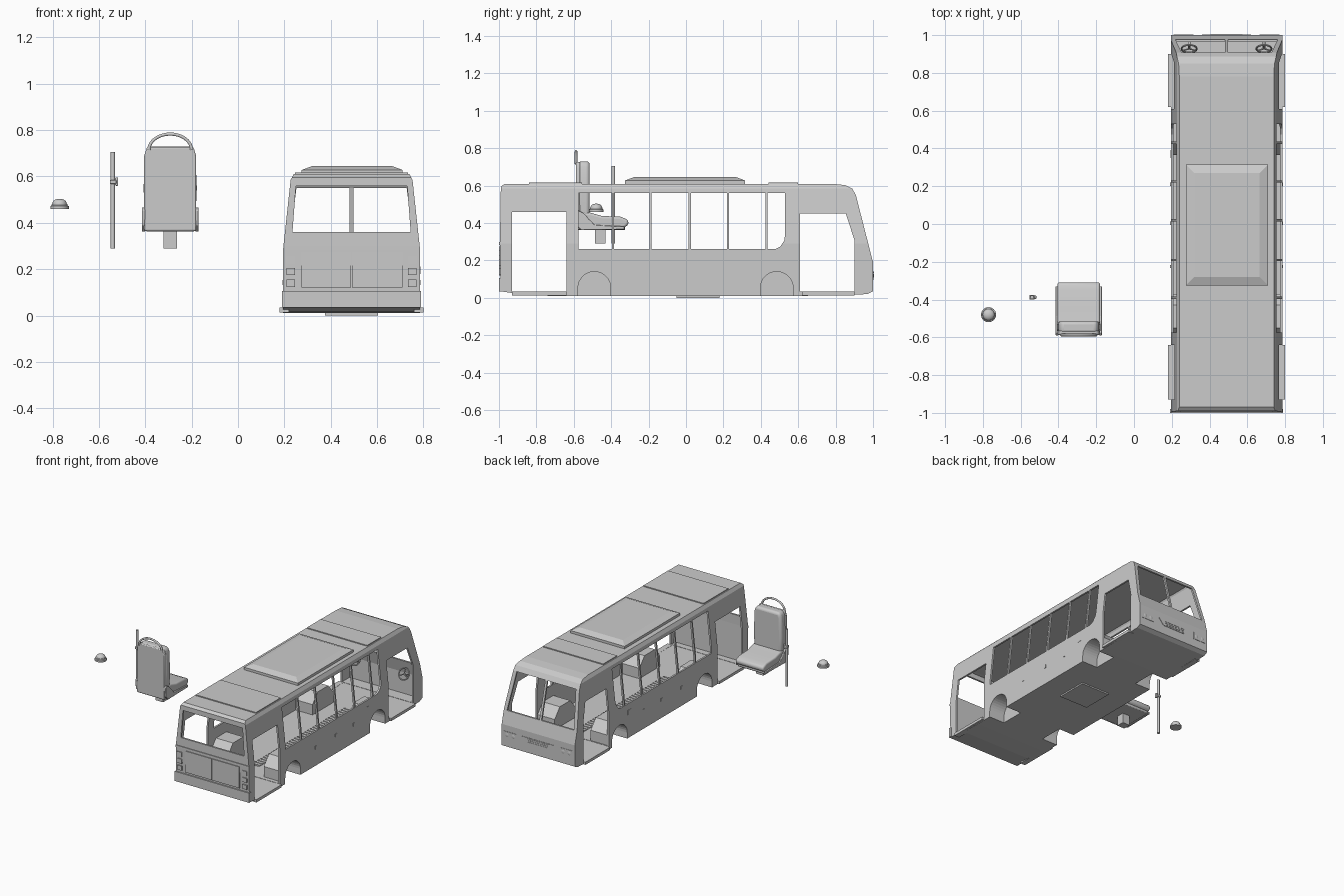
import bpy, bmesh, math
from mathutils import Vector

if "Cube" in bpy.data.objects:
    bpy.data.objects.remove(bpy.data.objects["Cube"])

CX = 0.49   # bus centre line
MAP = {'x': lambda a, b, d: (d, a, b), 'y': lambda a, b, d: (a, d, b), 'z': lambda a, b, d: (a, b, d)}

def finish(name, bm):
    bmesh.ops.recalc_face_normals(bm, faces=bm.faces)
    me = bpy.data.meshes.new(name)
    bm.to_mesh(me)
    bm.free()
    ob = bpy.data.objects.new(name, me)
    bpy.context.collection.objects.link(ob)
    return ob

def prism_bm(pts, axis, d0, d1):
    bm = bmesh.new()
    f = MAP[axis]
    lo = [bm.verts.new(f(a, b, d0)) for a, b in pts]
    hi = [bm.verts.new(f(a, b, d1)) for a, b in pts]
    bm.faces.new(lo)
    bm.faces.new(hi)
    n = len(pts)
    for i in range(n):
        j = (i + 1) % n
        bm.faces.new((lo[i], lo[j], hi[j], hi[i]))
    return bm

def prism(name, pts, axis, d0, d1, bevel=0.0, seg=3):
    ob = finish(name, prism_bm(pts, axis, d0, d1))
    if bevel:
        m = ob.modifiers.new('bevel', 'BEVEL')
        m.width, m.segments, m.limit_method = bevel, seg, 'ANGLE'
        smooth(ob)
    return ob

def rect(a0, a1, b0, b1):
    return [(a0, b0), (a1, b0), (a1, b1), (a0, b1)]

def box(name, x0, x1, y0, y1, z0, z1, bevel=0.0, seg=2):
    return prism(name, rect(x0, x1, y0, y1), 'z', z0, z1, bevel, seg)

def smooth(ob):
    bpy.ops.object.select_all(action='DESELECT')
    ob.select_set(True)
    bpy.context.view_layer.objects.active = ob
    bpy.ops.object.shade_smooth_by_angle(angle=math.radians(35))

def cut(ob, cutters):
    bpy.context.view_layer.objects.active = ob
    for c in cutters:
        m = ob.modifiers.new('cut', 'BOOLEAN')
        m.operation, m.solver, m.object = 'DIFFERENCE', 'EXACT', c
        bpy.ops.object.modifier_apply(modifier=m.name)

def frustum(name, x0, x1, y0, y1, z0, z1, inset):
    ob = box(name, x0, x1, y0, y1, z0, z1)
    cx, cy = (x0 + x1) / 2, (y0 + y1) / 2
    for v in ob.data.vertices:
        if v.co.z > (z0 + z1) / 2:
            v.co.x -= math.copysign(inset, v.co.x - cx)
            v.co.y -= math.copysign(inset, v.co.y - cy)
    return ob

def tube(name, pts, r, sides=3):
    cu = bpy.data.curves.new(name, 'CURVE')
    cu.dimensions, cu.bevel_depth, cu.bevel_resolution, cu.use_fill_caps = '3D', r, sides, True
    sp = cu.splines.new('POLY')
    sp.points.add(len(pts) - 1)
    for p, co in zip(sp.points, pts):
        p.co = (*co, 1)
    ob = bpy.data.objects.new(name, cu)
    bpy.context.collection.objects.link(ob)
    return ob

# ---- bus body: side profile, extruded, tapered towards the roof, hollowed
PROFILE = [(-.99, .035), (-.85, .015), (-.7, .01), (.6, .01), (.97, .02), (1.0, .035), (1.0, .19),
           (.908, .55), (.888, .585), (.85, .603), (.78, .61), (-.97, .61), (-.99, .595), (-.995, .29)]

def half_width(z):
    if z < .29:
        return .295
    if z < .585:
        return .295 - .032 * (z - .29) / .295
    return .263 - .013 * (z - .585) / .025

def hull(name, t):
    pts = PROFILE
    if t:
        pts = [(y - math.copysign(t, y), min(max(z, .035), .61 - t)) for y, z in PROFILE]
    bm = prism_bm(pts, 'x', -1, 1)
    for z in (.29, .585):
        bmesh.ops.bisect_plane(bm, geom=bm.verts[:] + bm.edges[:] + bm.faces[:],
                               plane_co=(0, 0, z), plane_no=(0, 0, 1))
    for v in bm.verts:
        v.co.x = CX + math.copysign(half_width(v.co.z) - t, v.co.x)
    return finish(name, bm)

body = hull('bus_body', 0)
cutters = [hull('cut_inside', .013)]
stops = [-.58, -.39, -.19, .02, .225, .43]
for a, b in zip(stops, stops[1:]):
    cutters.append(prism('cut_window', rect(a + .006, b - .006, .26, .56), 'x', 0, 1))
cutters.append(prism('cut_end_window', [(.436, .26), (.475, .26), (.505, .275), (.525, .305), (.53, .34),
                                        (.53, .56), (.436, .56)], 'x', 0, 1))
cutters.append(prism('cut_rear_door', rect(-.93, -.64, .033, .46), 'x', 0, 1))
cutters.append(prism('cut_front_door', [(.61, .033), (.9, .033), (.9, .31), (.855, .45), (.61, .45)], 'x', 0, 1))
cutters.append(prism('cut_rear_window', [(CX - .255, .36), (CX + .255, .36), (CX + .24, .56), (CX - .24, .56)],
                     'y', -1.1, -.95))
for s in (-1, 1):
    cutters.append(prism('cut_windscreen', [(CX + s * .008, .285), (CX + s * .27, .285), (CX + s * .238, .55),
                                            (CX + s * .008, .55)], 'y', .84, 1.1))

# ---- wheel arches and the boxed covers inside
arches = []
for s in (-1, 1):
    for y in (-.49, .485):
        arch = [(y - .0875, -.05)] + [(y - .0875 * math.cos(math.pi * i / 16), .053 + .0875 * math.sin(math.pi * i / 16))
                                      for i in range(17)] + [(y + .0875, -.05)]
        c = prism('cut_arch', arch, 'x', CX + s * .17, CX + s * .36)
        cover = prism('wheel_cover', [(y - .12, .025), (y + .12, .025), (y + .12, .11), (y + .06, .18),
                                      (y - .06, .18), (y - .12, .11)], 'x', CX + s * .145, CX + s * .288)
        cut(cover, [c])
        arches.append(c)
cut(body, cutters + arches)
for c in cutters + arches:
    bpy.data.objects.remove(c)

# ---- underside plate, door sills, side lamps, filler flap
box('under_plate', CX - .115, CX + .115, -.05, .18, 0, .012)
for s in (-1, 1):
    for y0, y1 in ((-.93, -.64), (.62, .9)):
        x0, x1 = sorted((CX + s * .27, CX + s * .31))
        box('door_sill', x0, x1, y0, y1, .014, .034)
    for y in (-.225, .005, .21):
        x0, x1 = sorted((CX + s * .29, CX + s * .2985))
        box('side_lamp', x0, x1, y - .009, y + .009, .132, .154)
    x0, x1 = sorted((CX + s * .29, CX + s * .2965))
    box('filler_flap', x0, x1, .35, .392, .18, .212)

# ---- roof units
box('roof_hatch_base', .275, .71, -.325, .315, .605, .628)
frustum('roof_hatch', .275, .71, -.325, .315, .628, .645, .045)
for y0, y1 in ((-.84, -.555), (.44, .6)):
    box('roof_panel', CX - .243, CX + .243, y0, y1, .6, .617)

# ---- rear face: engine doors, ridge, bumper, lamps
box('rear_door_left', .275, CX - .002, -1.0, -.985, .12, .275)
box('rear_door_right', CX + .002, .71, -1.0, -.985, .12, .275)
box('rear_ridge', CX - .293, CX + .293, -1.0, -.985, .284, .299)
box('rear_bumper', CX - .3, CX + .3, -1.0, -.98, .035, .105)
for s in (-1, 1):
    for z in (.14, .19, .24):
        x = CX + s * .262
        box('tail_lamp', x - .018, x + .018, -1.0, -.985, z - .016, z + .016)

# ---- front face: headlamps and grille
for s in (-1, 1):
    box('headlamp_frame', *sorted((CX + s * .175, CX + s * .28)), .995, 1.0025, .095, .145)
    for dx in (.2, .25):
        bm = bmesh.new()
        bmesh.ops.create_uvsphere(bm, u_segments=16, v_segments=8, radius=.018)
        for v in bm.verts:
            v.co = Vector((CX + s * dx + v.co.x, .999 + v.co.y * .3, .12 + v.co.z))
        smooth(finish('headlamp', bm))
prism('front_grille', [(CX - .09, .1), (CX + .09, .1), (CX + .13, .145), (CX - .13, .145)], 'y', .99, 1.003)
for z in (.112, .124, .136):
    box('grille_slat', CX - .085, CX + .085, 1.0, 1.005, z - .003, z + .003)

# ---- steering wheels with columns
for s in (-1, 1):
    c = Vector((CX + s * .198, .928, .21))
    bpy.ops.mesh.primitive_torus_add(location=c, rotation=(math.radians(60), 0, 0), major_radius=.04,
                                     minor_radius=.005, major_segments=28, minor_segments=8)
    bpy.context.object.name = 'steering_wheel'
    smooth(bpy.context.object)
    for k in range(3):
        a = math.radians(90 + 120 * k)
        u, v = .04 * math.cos(a), .04 * math.sin(a)
        tube('wheel_spoke', [c, c + Vector((u, v * .5, v * .866))], .004, 2)
    tube('steering_column', [c, c + Vector((0, .055, -.035))], .007)

# ---- ribbed aisle strip
box('aisle_strip', CX - .03, CX + .03, -.5, .6, .033, .037)
for i in range(36):
    y = -.49 + i * .03
    box('aisle_rib', CX - .03, CX + .03, y, y + .012, .036, .041)

# ---- passenger seat
SX = -.2925
prism('seat_back', [(SX - .108, .4), (SX + .108, .4), (SX + .115, .55), (SX + .108, .7), (SX + .095, .73),
                    (SX - .095, .73), (SX - .108, .7), (SX - .115, .55)], 'y', -.578, -.515, .018, 4)
prism('seat_cushion', [(-.56, .375), (-.33, .375), (-.307, .393), (-.31, .418), (-.35, .434), (-.45, .438),
                       (-.51, .455), (-.56, .46)], 'x', SX - .113, SX + .113, .014, 4)
prism('seat_shell', [(SX - .112, .365), (SX + .112, .365), (SX + .112, .69), (SX + .1, .727), (SX - .1, .727),
                     (SX - .112, .69)], 'y', -.588, -.566, .006, 2)
box('seat_pan', SX - .105, SX + .105, -.575, -.325, .362, .382, .006)
for s in (-1, 1):
    prism('seat_side', [(-.59, .455), (-.575, .467), (-.55, .455), (-.49, .39), (-.33, .382), (-.33, .366),
                        (-.56, .362), (-.585, .39)], 'x', SX + s * .108, SX + s * .1225, .003, 2)
arc = [(SX - .092 * math.cos(math.pi * i / 20), -.588, .715 + .068 * math.sin(math.pi * i / 20)) for i in range(21)]
tube('seat_handle', arc, .007)
box('seat_pedestal', SX - .03, SX + .03, -.487, -.43, .29, .362)
flange = frustum('seat_flange', SX - .028, SX + .028, -.486, -.431, .346, .363, -.014)

# ---- grab pole with stop button
tube('grab_pole', [(-.54, -.388, .29), (-.54, -.388, .705)], .0095, 4)
box('button_clamp', -.553, -.525, -.4, -.376, .568, .585, .003)
box('stop_button', -.53, -.517, -.397, -.379, .56, .596, .004)

# ---- ceiling dome lamp, turned profile
prof = [(0, .46), (.04, .46), (.04, .472), (.034, .476), (.033, .483)]
prof += [(.031 * math.cos(math.pi / 2 * i / 8), .483 + .021 * math.sin(math.pi / 2 * i / 8)) for i in range(8)] + [(0, .504)]
bm = bmesh.new()
vs = [bm.verts.new((-.77 + r, -.48, z)) for r, z in prof]
es = [bm.edges.new(p) for p in zip(vs, vs[1:])]
bmesh.ops.spin(bm, geom=vs + es, cent=(-.77, -.48, 0), axis=(0, 0, 1), angle=2 * math.pi, steps=32)
bmesh.ops.remove_doubles(bm, verts=bm.verts, dist=.0002)
smooth(finish('dome_lamp', bm))
